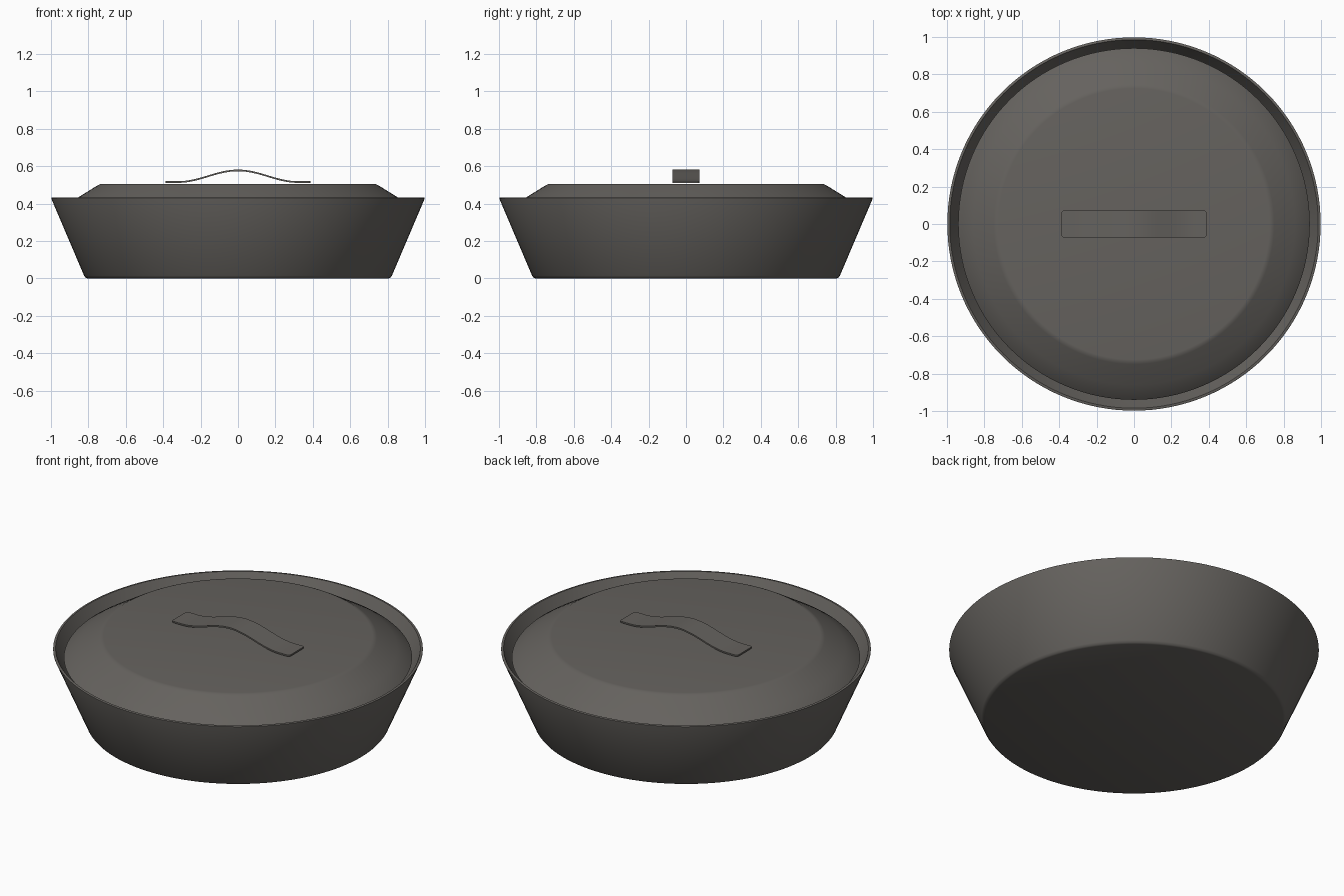
import bpy, bmesh, math

if "Cube" in bpy.data.objects:
    bpy.data.objects.remove(bpy.data.objects["Cube"])

mat = bpy.data.materials.new("dark_iron_grey")
mat.diffuse_color = (0.13, 0.122, 0.112, 1)
mat.use_nodes = True
mat.node_tree.nodes["Principled BSDF"].inputs["Base Color"].default_value = mat.diffuse_color


def finish(name, bm, angle=35):
    bmesh.ops.recalc_face_normals(bm, faces=bm.faces)
    me = bpy.data.meshes.new(name)
    bm.to_mesh(me)
    bm.free()
    me.materials.append(mat)
    ob = bpy.data.objects.new(name, me)
    bpy.context.collection.objects.link(ob)
    bpy.ops.object.select_all(action='DESELECT')
    bpy.context.view_layer.objects.active = ob
    ob.select_set(True)
    bpy.ops.object.shade_smooth_by_angle(angle=math.radians(angle))
    return ob


def lathe(name, profile, n=128):
    # Closed profile that starts and ends on the axis
    bm = bmesh.new()
    vs = [bm.verts.new((r, 0, z)) for r, z in profile]
    es = [bm.edges.new(p) for p in zip(vs, vs[1:])]
    bmesh.ops.spin(bm, geom=vs + es, cent=(0, 0, 0), axis=(0, 0, 1),
                   angle=2 * math.pi, steps=n)
    bmesh.ops.remove_doubles(bm, verts=bm.verts, dist=1e-4)
    return finish(name, bm)


# Pan: flared hollow body with a thin rim
lathe("pan_body", [(0, 0), (0.805, 0), (0.815, 0.004), (0.823, 0.015),
                   (0.998, 0.426), (0.998, 0.43), (0.995, 0.432),
                   (0.985, 0.432), (0.982, 0.428), (0.813, 0.03),
                   (0.80, 0.018), (0, 0.018)])

# Lid: flat top with sloping skirt resting inside the wall
lathe("lid", [(0, 0.506), (0.725, 0.506), (0.738, 0.504), (0.75, 0.498),
              (0.86, 0.43), (0.937, 0.382), (0.94, 0.378), (0.937, 0.374),
              (0.925, 0.374), (0.738, 0.49), (0.72, 0.492), (0, 0.492)])

# Handle: arched strip with rounded corners
HX, HY, C, T = 0.388, 0.072, 0.014, 0.009
N = 40
bm = bmesh.new()
xs = [-HX + C * (1 - math.cos(a * math.pi / 8)) for a in range(4)]
xs += [-HX + C + (2 * HX - 2 * C) * i / N for i in range(N + 1)]
xs += [-x for x in reversed(xs[:4])]


def arch(x):
    t = min(1, abs(x) / 0.32)
    return 0.511 + 0.062 * 0.5 * (1 + math.cos(math.pi * t))


rings = []
for x in xs:
    d = max(0, abs(x) - (HX - C))
    y = HY - C + math.sqrt(max(0, C * C - d * d))
    z = arch(x)
    rings.append([bm.verts.new((x, s * y, z + h))
                  for s, h in ((-1, 0), (1, 0), (1, T), (-1, T))])
for a, b in zip(rings, rings[1:]):
    for i in range(4):
        j = (i + 1) % 4
        bm.faces.new((a[i], a[j], b[j], b[i]))
bm.faces.new(rings[0])
bm.faces.new(rings[-1])
finish("lid_handle", bm)
